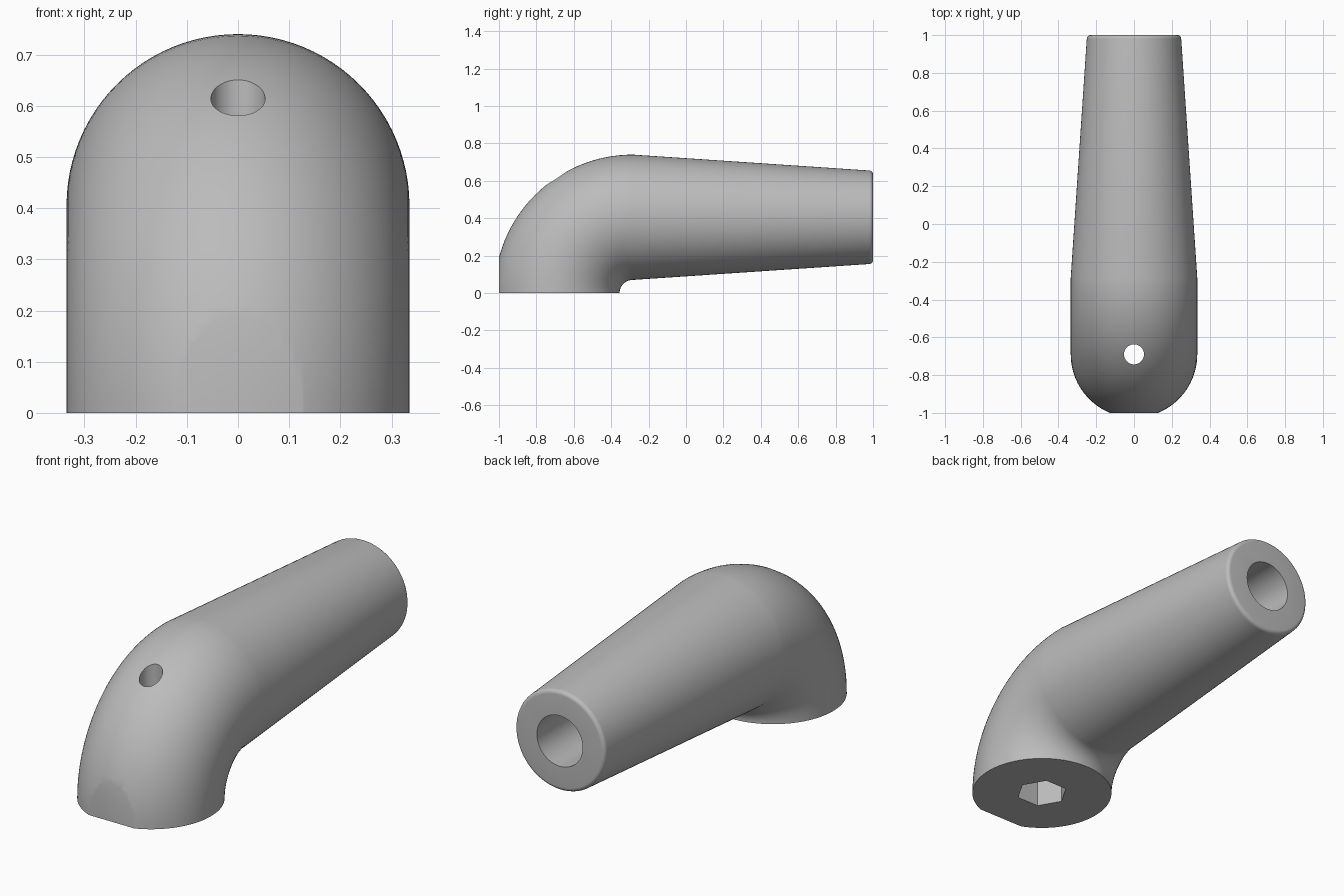
import bpy, bmesh, math
from mathutils import Vector, Matrix

cube = bpy.data.objects.get("Cube")
if cube:
    bpy.data.objects.remove(cube, do_unlink=True)

R = 0.335          # tube radius at the elbow
BEND = 0.405       # bend radius of the elbow centreline
BEND_Y = -0.285    # bend centre, on z = 0
BASE_Y = BEND_Y - BEND
END_R = 0.25       # tube radius at the handle end
FILLET = 0.02
SIDES = 96

grey = bpy.data.materials.new("plain grey")
colour = (0.5, 0.5, 0.5, 1)
grey.diffuse_color = colour
grey.use_nodes = True
grey.node_tree.nodes["Principled BSDF"].inputs["Base Color"].default_value = colour


def new_object(name, bm):
    bmesh.ops.recalc_face_normals(bm, faces=bm.faces)
    mesh = bpy.data.meshes.new(name)
    bm.to_mesh(mesh)
    bm.free()
    ob = bpy.data.objects.new(name, mesh)
    bpy.context.collection.objects.link(ob)
    return ob


def prism(name, sides, radius, depth, matrix):
    bm = bmesh.new()
    bmesh.ops.create_cone(bm, cap_ends=True, segments=sides, radius1=radius,
                          radius2=radius, depth=depth, matrix=matrix)
    return new_object(name, bm)


# Rings along the path: (centre y, centre z, bend angle, radius)
rings = []
for i in range(33):
    t = math.pi / 2 * i / 32
    rings.append((BEND_Y - BEND * math.cos(t), BEND * math.sin(t), t, R))
for i in range(7):      # rounded rim at the handle end
    a = math.pi / 2 * i / 6
    rings.append((1 - FILLET + FILLET * math.sin(a), BEND, math.pi / 2,
                  END_R - FILLET * (1 - math.cos(a))))

# Elbow and tapered handle as one skin
bm = bmesh.new()
loops = []
for y, z, t, r in rings:
    loop = []
    for k in range(SIDES):
        a = 2 * math.pi * k / SIDES
        s = r * math.sin(a)
        loop.append(bm.verts.new((r * math.cos(a), y - s * math.cos(t), z + s * math.sin(t))))
    loops.append(loop)
for a, b in zip(loops, loops[1:]):
    for k in range(SIDES):
        n = (k + 1) % SIDES
        bm.faces.new((a[k], a[n], b[n], b[k]))
bm.faces.new(loops[0])
bm.faces.new(loops[-1])
handle = new_object("elbow_handle", bm)
handle.data.materials.append(grey)

# Flat on the front of the elbow
bm = bmesh.new()
bmesh.ops.create_cube(bm, size=1, matrix=Matrix.Translation((0, -1.5, 0.2)))
flat = new_object("flat_cutter", bm)

# Hex socket in the base, screw hole above it, bore in the handle end
hexagon = prism("hex_socket_cutter", 6, 0.122, 0.4, Matrix.Identity(4))
# Put two corners of the hexagon on the x axis
v = hexagon.data.vertices[0].co
hexagon.data.transform(Matrix.Rotation(-math.atan2(v.y, v.x), 4, "Z"))
hexagon.data.transform(Matrix.Translation((0, BASE_Y, 0)))
hole = prism("screw_hole_cutter", 48, 0.053, 0.8, Matrix.Translation((0, BASE_Y, 0.5)))
bore = prism("bore_cutter", 48, 0.127, 0.8,
             Matrix.Translation((0, 0.7, BEND)) @ Matrix.Rotation(math.pi / 2, 4, "X"))

bpy.context.view_layer.objects.active = handle
for cutter in (flat, hexagon, hole, bore):
    cutter.hide_render = True
    mod = handle.modifiers.new(cutter.name, "BOOLEAN")
    mod.operation = "DIFFERENCE"
    mod.solver = "EXACT"
    mod.object = cutter
    bpy.ops.object.modifier_apply(modifier=mod.name)
    bpy.data.objects.remove(cutter, do_unlink=True)

bpy.ops.object.select_all(action="DESELECT")
handle.select_set(True)
bpy.ops.object.shade_smooth_by_angle(angle=math.radians(30))
